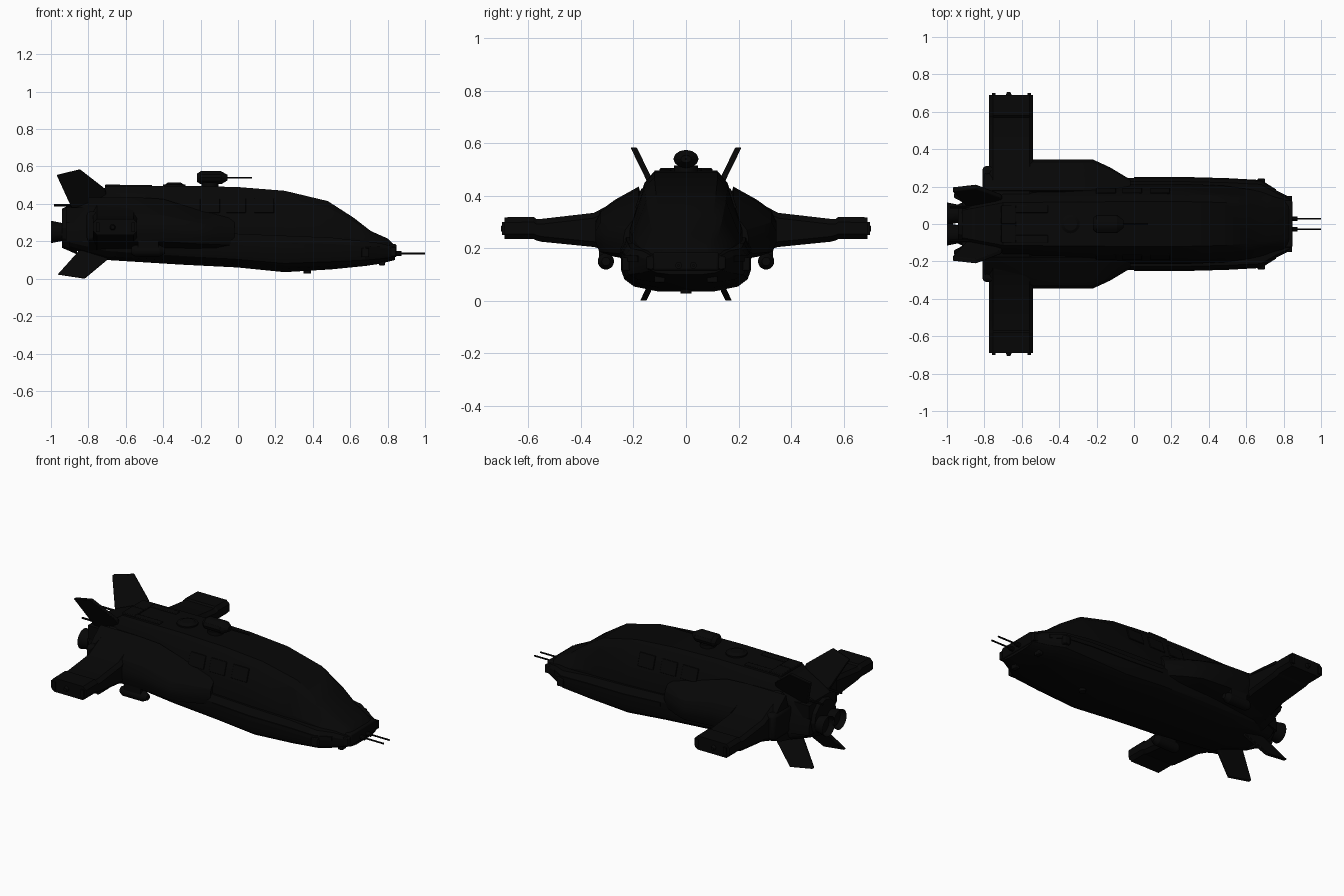
import bpy, bmesh, math
from mathutils import Vector, Matrix

default_cube = bpy.data.objects.get("Cube")
if default_cube:
    bpy.data.objects.remove(default_cube, do_unlink=True)

# One near-black paint for the whole ship
paint = bpy.data.materials.new("near_black_paint")
paint.use_nodes = True
colour = (0.002, 0.002, 0.002, 1)
paint.diffuse_color = colour
paint.node_tree.nodes["Principled BSDF"].inputs["Base Color"].default_value = colour


def finish(name, bm, mirrored=False, bevel=0.0, angle=25):
    """Turn a bmesh into a named, painted object, mirrored across the centre line."""
    bmesh.ops.recalc_face_normals(bm, faces=bm.faces)
    mesh = bpy.data.meshes.new(name)
    bm.to_mesh(mesh)
    bm.free()
    mesh.materials.append(paint)
    obj = bpy.data.objects.new(name, mesh)
    bpy.context.collection.objects.link(obj)
    if bevel:
        mod = obj.modifiers.new("edge_bevel", 'BEVEL')
        mod.width, mod.segments, mod.limit_method = bevel, 2, 'ANGLE'
    if mirrored:
        mod = obj.modifiers.new("mirror", 'MIRROR')
        mod.use_axis = (False, True, False)
        mod.use_mirror_merge = False
    bpy.ops.object.select_all(action='DESELECT')
    bpy.context.view_layer.objects.active = obj
    obj.select_set(True)
    bpy.ops.object.shade_smooth_by_angle(angle=math.radians(angle))


def loft(bm, rings):
    """Skin a row of closed rings and cap both ends."""
    rows = [[bm.verts.new(p) for p in ring] for ring in rings]
    count = len(rows[0])
    for a, b in zip(rows, rows[1:]):
        for i in range(count):
            j = (i + 1) % count
            bm.faces.new((a[i], a[j], b[j], b[i]))
    bm.faces.new(rows[0])
    bm.faces.new(rows[-1])


def box(bm, centre, size, tilt=0.0):
    """Add a box, tilted about the ship's long axis."""
    matrix = (Matrix.Translation(centre) @ Matrix.Rotation(tilt, 4, 'X')
              @ Matrix.Diagonal((*size, 1)))
    bmesh.ops.create_cube(bm, size=1, matrix=matrix)


def tube(bm, start, end, radius, end_radius=None, sides=20, flatten=1.0):
    """Add a cone or cylinder between two points, optionally squashed in height."""
    start, end = Vector(start), Vector(end)
    turn = (end - start).to_track_quat('Z', 'Y').to_matrix().to_4x4()
    bmesh.ops.create_cone(
        bm, cap_ends=True, segments=sides, radius1=radius,
        radius2=radius if end_radius is None else end_radius,
        depth=(end - start).length,
        matrix=Matrix.Translation((start + end) / 2)
        @ Matrix.Diagonal((1, 1, flatten, 1)) @ turn)


def symmetric_ring(x, width, low, high, outline):
    """Scale a half outline to one station and reflect it into a full ring."""
    half = [Vector((x, u * width, low + v * (high - low))) for u, v in outline]
    return half + [Vector((p.x, -p.y, p.z)) for p in reversed(half)]


# Lower hull: boat-like belly (station, half width, bottom, top)
belly = [(.42, 0), (.8, .1), (.95, .24), (1, .42), (1, .8), (.92, 1)]
hull_stations = [
    (-.9, .13, .16, .3), (-.7, .2, .1, .3), (-.3, .235, .075, .27),
    (0, .247, .06, .24), (.25, .247, .035, .23), (.5, .24, .05, .22),
    (.68, .23, .068, .2), (.76, .18, .08, .19), (.84, .14, .1, .17)]
bm = bmesh.new()
loft(bm, [symmetric_ring(*s, belly) for s in hull_stations])
finish("lower_hull", bm)

# Upper cabin: tapered walls, flat roof and long sloping windscreen
walls = [(1, 0), (1, .25), (.74, .85), (.56, 1)]
cabin_stations = [
    (-.92, .13, .2, .39), (-.86, .15, .2, .42), (-.74, .19, .2, .465),
    (-.7, .205, .2, .495), (-.3, .21, .2, .497), (0, .215, .2, .49),
    (.25, .215, .2, .47), (.48, .205, .19, .415), (.62, .185, .18, .325),
    (.71, .165, .17, .255), (.8, .14, .16, .215), (.845, .12, .15, .17)]
bm = bmesh.new()
loft(bm, [symmetric_ring(*s, walls) for s in cabin_stations])
finish("upper_cabin", bm)

# Side shoulders around the wings, sinking below the windows toward the front
# (station, outward reach, height scale)
bulge = [(.1, .14), (.27, .175), (.33, .2), (.345, .25),
         (.345, .3), (.325, .345), (.27, .385), (.18, .435)]
bm = bmesh.new()
loft(bm, [[Vector((x, min(y, .18) + max(y - .18, 0) * reach, .14 + (z - .14) * scale))
           for y, z in bulge]
          for x, reach, scale in ((-.8, .7, 1), (-.7, .8, 1), (-.54, 1, 1), (-.4, 1, .97),
                                  (-.22, 1, .78), (-.13, .75, .72), (-.02, .35, .64))])
finish("shoulders", bm, mirrored=True)

# Wings with thick roots and blunt tips (span, bottom, top)
bm = bmesh.new()
rear, fore, cut = -.775, -.54, .02
rings = []
for y, low, high in ((.15, .15, .43), (.27, .18, .378), (.35, .205, .335),
                     (.55, .225, .312), (.57, .23, .312), (.58, .235, .32), (.69, .235, .318)):
    rings.append([Vector((x, y, z)) for x, z in (
        (rear + cut, low), (fore - cut, low), (fore, low + cut), (fore, high - cut),
        (fore - cut, high), (rear + cut, high), (rear, high - cut), (rear, low + cut))])
loft(bm, rings)
finish("wings", bm, mirrored=True)

# Wing root fairings and tip lamps
bm = bmesh.new()
box(bm, (-.7, .22, .28), (.22, .18, .16))
finish("wing_root_fairings", bm, mirrored=True, bevel=.02)
bm = bmesh.new()
tube(bm, (-.67, .68, .275), (-.67, .705, .275), .02, .01, sides=10)
for x in (-.75, -.56):
    box(bm, (x, .69, .275), (.02, .02, .05))
finish("wing_tip_lamps", bm, mirrored=True)

# Under-wing pods with hanging brackets
bm = bmesh.new()
tube(bm, (-.55, .305, .15), (-.42, .305, .15), .031)
tube(bm, (-.42, .305, .15), (-.39, .305, .15), .031, .016)
tube(bm, (-.57, .305, .15), (-.55, .305, .15), .02, .031)
box(bm, (-.48, .305, .185), (.11, .052, .05))
finish("under_wing_pods", bm, mirrored=True)


def fin(name, outline, root_y, tip_y, thickness=.024):
    """Extrude a swept fin whose sideways lean follows its height."""
    heights = [z for _, z in outline]
    root = min(heights, key=lambda z: abs(z - .25))
    tip = max(heights, key=lambda z: abs(z - .25))
    lean = [root_y + (tip_y - root_y) * (z - root) / (tip - root) for z in heights]
    bm = bmesh.new()
    loft(bm, [[Vector((x, y + side * thickness / 2, z))
               for (x, z), y in zip(outline, lean)] for side in (-1, 1)])
    finish(name, bm, mirrored=True, bevel=.004)


# Four tail fins
fin("upper_fins", [(-.89, .38), (-.97, .555), (-.845, .585), (-.71, .48), (-.69, .38)], .1, .2)
fin("lower_fins", [(-.85, .15), (-.965, .022), (-.82, 0), (-.7, .1), (-.68, .15)], .09, .163)

# Tail block, engines and trailing rods
bm = bmesh.new()
tube(bm, (-.94, 0, .27), (-.86, 0, .27), .105, .14, sides=12)
finish("tail_block", bm)
bm = bmesh.new()
tube(bm, (-.95, .055, .25), (-.88, .055, .25), .04)
tube(bm, (-1, .055, .25), (-.94, .055, .25), .06, .048)
for face in [f for f in bm.faces if f.calc_center_median().x < -.995]:
    bmesh.ops.inset_region(bm, faces=[face], thickness=.01)
    bmesh.ops.translate(bm, verts=face.verts, vec=(.035, 0, 0))
finish("engine_nozzles", bm, mirrored=True)
bm = bmesh.new()
tube(bm, (-.985, .09, .393), (-.8, .09, .393), .006, sides=8)
box(bm, (-.87, .1, .34), (.1, .06, .08))
finish("tail_rods", bm, mirrored=True)

# Roof turret with its gun, and the round hatch behind it
bm = bmesh.new()
tube(bm, (-.15, 0, .48), (-.15, 0, .515), .045)
for x0, x1, r0, r1 in ((-.22, -.2, .03, .048), (-.2, -.09, .048, .048), (-.09, -.055, .048, .02)):
    tube(bm, (x0, 0, .54), (x1, 0, .54), r0, r1, sides=12, flatten=.72)
tube(bm, (-.06, 0, .54), (.075, 0, .54), .005, sides=8)
finish("roof_turret", bm)
bm = bmesh.new()
tube(bm, (-.34, 0, .48), (-.34, 0, .504), .06)
tube(bm, (-.34, 0, .504), (-.34, 0, .514), .05, .035)
finish("roof_hatch", bm)

# Low roof equipment
bm = bmesh.new()
box(bm, (-.67, .05, .495), (.08, .1, .02))
box(bm, (-.55, .08, .49), (.18, .04, .022))
finish("roof_equipment", bm, mirrored=True, bevel=.004)

# Side window plates, set on the sloping cabin wall
lean = math.atan2(.056, .174)
bm = bmesh.new()
for x in (-.15, -.01, .14):
    box(bm, (x, .177, .39), (.105, .009, .08), lean)
finish("cabin_windows", bm, mirrored=True, bevel=.003)

# Hull side rail along the join of belly and cabin
bm = bmesh.new()
rail = [Vector((x, w + .003, low + .72 * (high - low))) for x, w, low, high in hull_stations[3:8]]
loft(bm, [[p + Vector((0, dy, dz)) for dy, dz in
           ((-.015, -.012), (.002, -.012), (.002, .012), (-.015, .012))] for p in rail])
finish("side_rails", bm, mirrored=True)

# Nose bar, end blocks, sensors and twin guns
bm = bmesh.new()
box(bm, (.825, 0, .15), (.045, .25, .07))
finish("nose_bar", bm, bevel=.008)
bm = bmesh.new()
box(bm, (.825, .135, .145), (.04, .03, .05))
box(bm, (.77, .1, .085), (.03, .04, .03))
box(bm, (.68, .225, .14), (.04, .035, .05))
finish("nose_blocks", bm, mirrored=True, bevel=.004)
bm = bmesh.new()
tube(bm, (.82, .028, .135), (.875, .028, .135), .013, sides=10)
tube(bm, (.87, .028, .135), (1, .028, .135), .005, sides=8)
finish("nose_guns", bm, mirrored=True)

# Belly sensor
bm = bmesh.new()
tube(bm, (.37, 0, .06), (.37, 0, .027), .02, sides=12)
finish("belly_sensor", bm)
